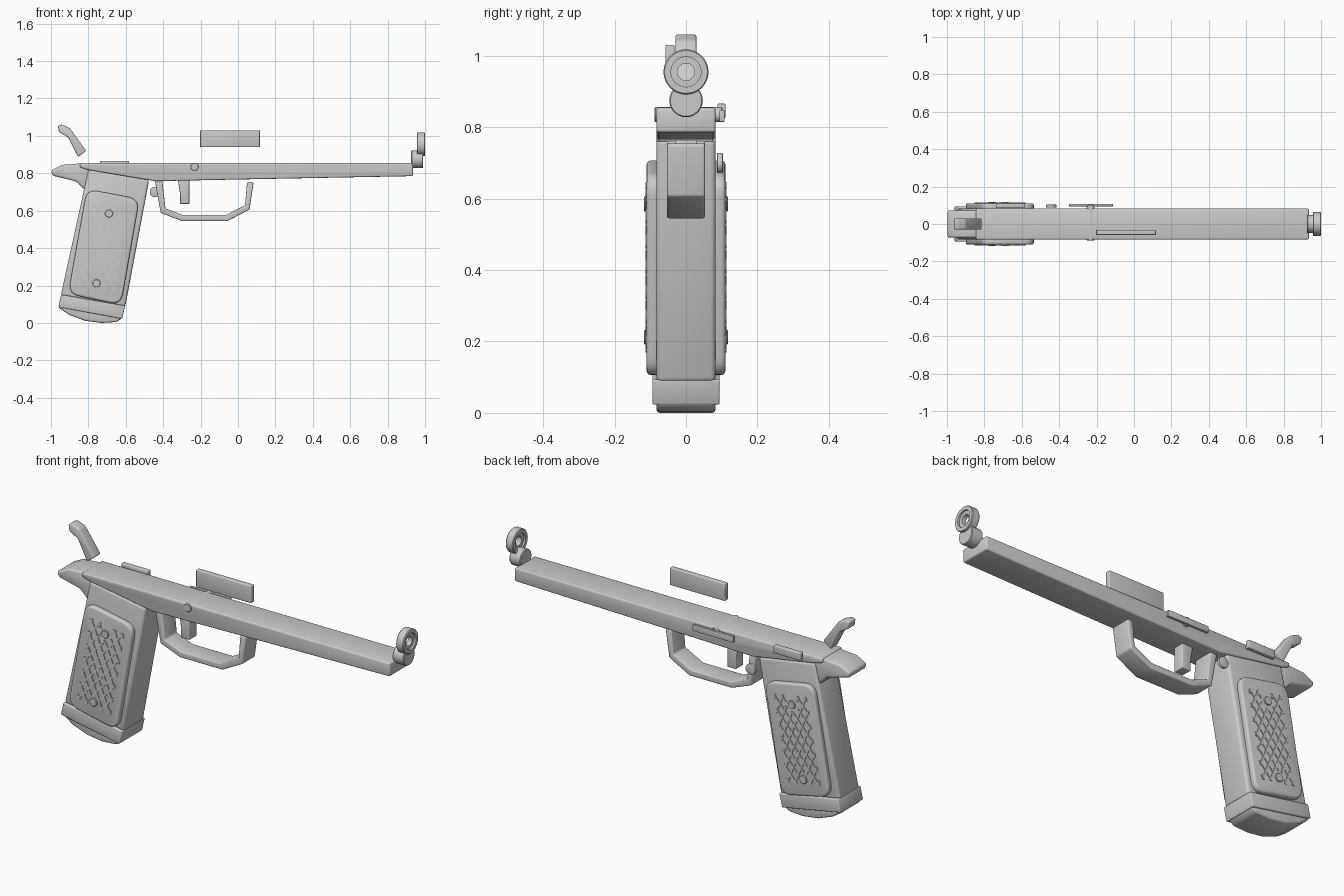
import bpy, bmesh, math
from mathutils import Vector

if "Cube" in bpy.data.objects:
    bpy.data.objects.remove(bpy.data.objects["Cube"])


def finish(name, bm, bevel=0.0, segs=3):
    bmesh.ops.recalc_face_normals(bm, faces=bm.faces)
    if bevel:
        edges = [e for e in bm.edges if e.calc_face_angle(0) > math.radians(28)]
        bmesh.ops.bevel(bm, geom=edges, offset=bevel, segments=segs, profile=0.5,
                        affect='EDGES', clamp_overlap=True)
    me = bpy.data.meshes.new(name)
    bm.to_mesh(me)
    bm.free()
    me.shade_smooth()
    me.set_sharp_from_angle(angle=math.radians(32))
    ob = bpy.data.objects.new(name, me)
    bpy.context.collection.objects.link(ob)
    return ob


def add_prism(bm, pts, y0, y1):
    a = [bm.verts.new((x, y0, z)) for x, z in pts]
    b = [bm.verts.new((x, y1, z)) for x, z in pts]
    bm.faces.new(a)
    bm.faces.new(b[::-1])
    n = len(pts)
    for i in range(n):
        bm.faces.new((a[i], b[i], b[(i + 1) % n], a[(i + 1) % n]))


def prism(name, pts, y0, y1, bevel=0.0, segs=3):
    bm = bmesh.new()
    add_prism(bm, pts, y0, y1)
    return finish(name, bm, bevel, segs)


def rect(x0, x1, z0, z1):
    return [(x0, z0), (x1, z0), (x1, z1), (x0, z1)]


def disc(cx, cz, r, n=24):
    return [(cx + r * math.cos(2 * math.pi * i / n), cz + r * math.sin(2 * math.pi * i / n))
            for i in range(n)]


def rounded(pts, r, n=6):
    out = []
    for i, p in enumerate(pts):
        p = Vector(p)
        a = p + (Vector(pts[i - 1]) - p).normalized() * r
        b = p + (Vector(pts[(i + 1) % len(pts)]) - p).normalized() * r
        for k in range(n + 1):
            t = k / n
            out.append(tuple(a * (1 - t) ** 2 + p * 2 * t * (1 - t) + b * t * t))
    return out


def lathe_x(name, prof, cz, n=40):
    # closed (x, radius) section revolved about an axis along x
    bm = bmesh.new()
    rings = [[bm.verts.new((x, r * math.cos(2 * math.pi * i / n), cz + r * math.sin(2 * math.pi * i / n)))
              for i in range(n)] for x, r in prof]
    for j in range(len(prof)):
        p, q = rings[j], rings[(j + 1) % len(prof)]
        for i in range(n):
            bm.faces.new((p[i], p[(i + 1) % n], q[(i + 1) % n], q[i]))
    return finish(name, bm)


# upper body and rear tang
prism("slide", [(-0.845, 0.855), (0.935, 0.855), (0.935, 0.785), (0.05, 0.768), (-0.44, 0.758),
                (-0.80, 0.818), (-0.845, 0.832)], -0.083, 0.083, 0.008)
prism("tang", [(-1.0, 0.815), (-0.94, 0.845), (-0.84, 0.853), (-0.78, 0.81), (-0.82, 0.71),
               (-0.865, 0.757), (-0.99, 0.787)], -0.073, 0.073, 0.012)

# grip, base band and curved butt
prism("grip", [(-0.80, 0.82), (-0.475, 0.765), (-0.603, 0.085), (-0.948, 0.145)], -0.083, 0.083, 0.014)
prism("grip_base", [(-0.945, 0.152), (-0.603, 0.092), (-0.62, 0.022), (-0.96, 0.085)],
      -0.094, 0.094, 0.005)
prism("butt", [(-0.955, 0.10), (-0.958, 0.08), (-0.90, 0.042), (-0.82, 0.012), (-0.73, 0.0),
               (-0.65, 0.005), (-0.624, 0.022), (-0.62, 0.05)], -0.083, 0.083, 0.012)

# side panels with diamond lattice and screws
screws = [(-0.69, 0.585), (-0.757, 0.212)]
panel = rounded([(-0.808, 0.716), (-0.527, 0.662), (-0.626, 0.096), (-0.908, 0.156)], 0.06)
centre = Vector((-0.717, 0.408))
up = Vector((0.1, 0.563)).normalized()
side = Vector((up.y, -up.x))
HW, HL = 0.098, 0.225


def lattice_bars():
    bars = []
    for sgn in (-1, 1):
        d = Vector((0.5 * sgn, 0.8)).normalized()
        nrm = Vector((d.y, -d.x))
        for k in range(-7, 8):
            run = []
            o = nrm * (k * 0.038)
            for i in range(-70, 71):
                s = o + d * (i * 0.005)
                w = centre + side * s.x + up * s.y
                ok = abs(s.x) < HW and abs(s.y) < HL and all(
                    (w - Vector(c)).length > 0.034 for c in screws)
                if ok:
                    run.append(s)
                if run and (not ok or i == 70):
                    if len(run) > 3:
                        h = nrm * 0.005
                        q = [run[0] - h, run[-1] - h, run[-1] + h, run[0] + h]
                        bars.append([tuple(centre + side * v.x + up * v.y) for v in q])
                    run = []
    return bars


bars = lattice_bars()
for s, label in ((-1, "front"), (1, "back")):
    prism("grip_panel_" + label, panel, s * 0.075, s * 0.110, 0.010)
    bm = bmesh.new()
    for q in bars:
        add_prism(bm, q, s * 0.106, s * 0.114)
    finish("lattice_" + label, bm)
    for i, (x, z) in enumerate(screws):
        prism(f"screw_{label}_{i}", disc(x, z, 0.021), s * 0.10, s * 0.117, 0.002, 1)

# trigger guard and trigger
prism("trigger_guard", [(-0.445, 0.765), (-0.43, 0.68), (-0.413, 0.588), (-0.30, 0.545), (-0.055, 0.545),
                        (0.062, 0.607), (0.083, 0.75), (0.072, 0.756), (0.048, 0.75), (0.038, 0.63),
                        (-0.065, 0.577), (-0.295, 0.577), (-0.388, 0.613), (-0.405, 0.765)],
      -0.053, 0.053, 0.006)
prism("trigger", [(-0.322, 0.77), (-0.26, 0.77), (-0.26, 0.637), (-0.31, 0.637), (-0.31, 0.69)],
      -0.03, 0.03, 0.004)

# hammer and rear plate
prism("hammer", [(-0.963, 1.053), (-0.945, 1.061), (-0.90, 1.043), (-0.812, 0.92), (-0.855, 0.887),
                 (-0.908, 0.992), (-0.957, 1.02)], -0.029, 0.029, 0.006)
prism("upper_plate", rect(-0.203, 0.117, 0.94, 1.03), -0.058, -0.032, 0.004)

# controls on the far side
prism("safety_lever", rect(-0.738, -0.582, 0.826, 0.866), 0.088, 0.111, 0.004)
prism("stop_lever", rect(-0.348, -0.112, 0.815, 0.848), 0.094, 0.108, 0.003)
prism("cross_pin", disc(-0.232, 0.835, 0.021), -0.088, 0.102, 0.002, 1)
prism("release_button", disc(-0.443, 0.70, 0.028), 0.087, 0.103, 0.003, 2)

# muzzle parts
lathe_x("spring_plug", [(0.925, 0.0005), (0.925, 0.044), (0.929, 0.047), (0.986, 0.047),
                        (0.99, 0.044), (0.99, 0.0005)], 0.875)
lathe_x("bushing", [(0.957, 0.042), (0.957, 0.060), (0.961, 0.063), (0.996, 0.063),
                    (1.0, 0.060), (1.0, 0.042)], 0.955)
lathe_x("muzzle_ring", [(0.967, 0.024), (0.967, 0.043), (0.99, 0.043), (0.99, 0.024)], 0.955)
